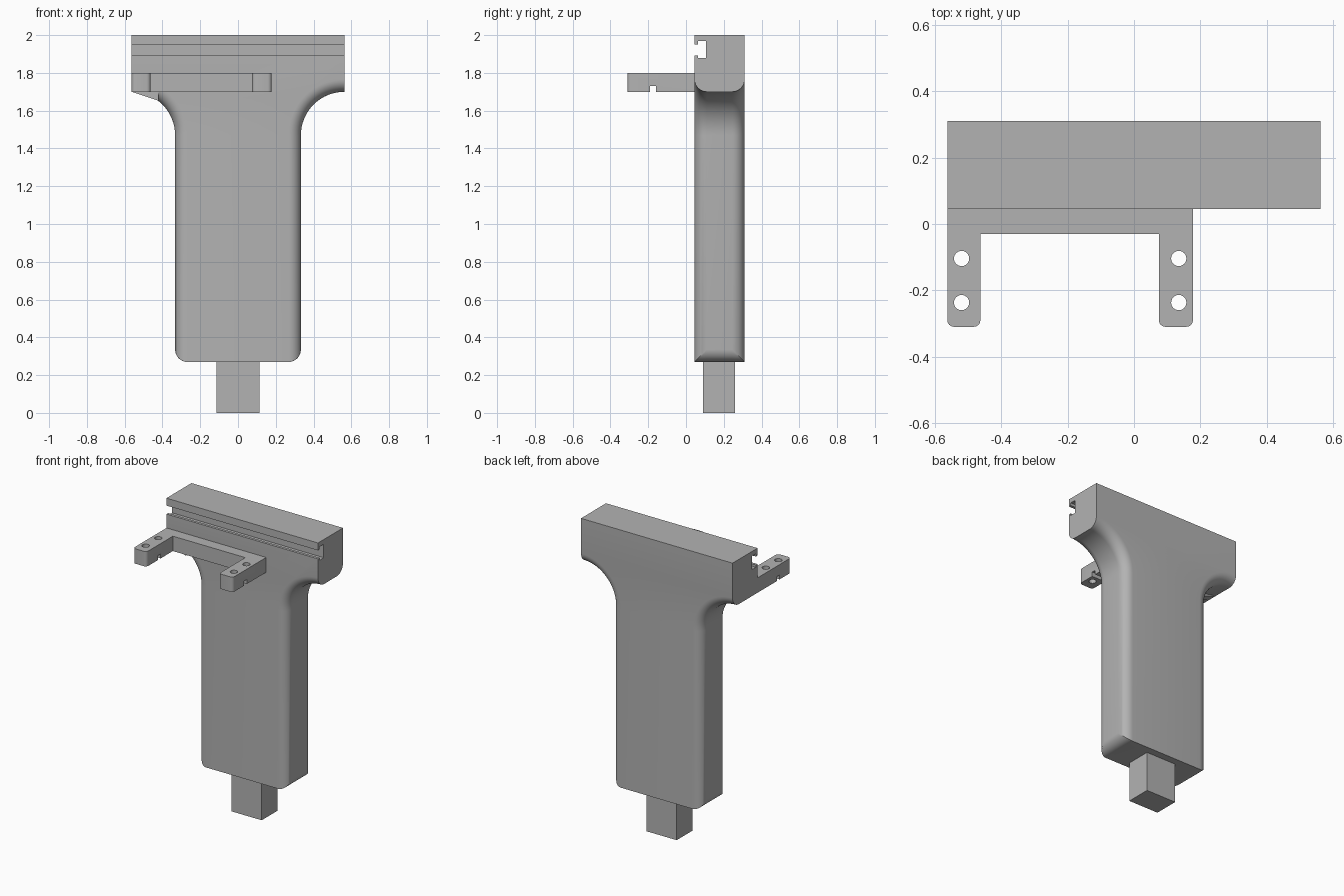
import bpy, bmesh
from math import sin, cos, acos, pi, radians

if "Cube" in bpy.data.objects:
    bpy.data.objects.remove(bpy.data.objects["Cube"], do_unlink=True)

grey = bpy.data.materials.new("plain grey")
grey.use_nodes = True
colour = (0.45, 0.45, 0.45, 1)
grey.diffuse_color = colour
grey.node_tree.nodes["Principled BSDF"].inputs["Base Color"].default_value = colour


def loft(name, rings):
    """Skin a list of equal closed rings and cap both ends."""
    bm = bmesh.new()
    loops = [[bm.verts.new(p) for p in ring] for ring in rings]
    for a, b in zip(loops, loops[1:]):
        for i in range(len(a)):
            j = (i + 1) % len(a)
            bm.faces.new((a[i], a[j], b[j], b[i]))
    bm.faces.new(loops[0])
    bm.faces.new(loops[-1])
    bmesh.ops.recalc_face_normals(bm, faces=bm.faces)
    mesh = bpy.data.meshes.new(name)
    bm.to_mesh(mesh)
    bm.free()
    mesh.materials.append(grey)
    obj = bpy.data.objects.new(name, mesh)
    bpy.context.collection.objects.link(obj)
    return obj


def box(name, x0, x1, y0, y1, z0, z1):
    ring = [(x0, y0), (x1, y0), (x1, y1), (x0, y1)]
    return loft(name, [[(x, y, z) for x, y in ring] for z in (z0, z1)])


def activate(obj):
    bpy.ops.object.select_all(action='DESELECT')
    obj.select_set(True)
    bpy.context.view_layer.objects.active = obj


def cut(obj, cutter):
    mod = obj.modifiers.new("cut", 'BOOLEAN')
    mod.operation, mod.solver, mod.object = 'DIFFERENCE', 'EXACT', cutter
    activate(obj)
    bpy.ops.object.modifier_apply(modifier=mod.name)
    bpy.data.objects.remove(cutter, do_unlink=True)


def smooth(obj):
    activate(obj)
    bpy.ops.object.shade_smooth_by_angle(angle=radians(30))


# Body: T-shaped handle whose side edges are rounded front and back
HEAD, SHAFT, ROUND, SWEEP = 0.563, 0.333, 0.065, 0.23
FRONT, BACK, BASE, LEDGE = 0.045, 0.31, 0.27, 1.70
STEPS = 8


def body_ring(y, inset):
    half = []
    start = acos(1 - inset / ROUND) if inset < ROUND else pi / 2 - 0.01
    for i in range(STEPS + 1):                       # bottom corner
        a = pi / 2 + (start - pi / 2) * i / STEPS
        half.append((SHAFT - ROUND + ROUND * cos(a), BASE + ROUND - ROUND * sin(a)))
    for i in range(2 * STEPS + 1):                   # sweep out to the head
        a = pi / 2 * i / (2 * STEPS)
        r = SWEEP + inset
        half.append((HEAD - r * cos(a), LEDGE - SWEEP + r * sin(a)))
    half.append((HEAD, 2.0))
    outline = half + [(-x, z) for x, z in reversed(half)]
    return [(x, y, z) for x, z in outline]


angles = [pi / 2 * i / STEPS for i in range(STEPS + 1)]
edge = [(ROUND * (1 - sin(a)), ROUND * (1 - cos(a))) for a in angles]
rings = [body_ring(FRONT + d, f) for d, f in reversed(edge)]
rings += [body_ring(BACK - d, f) for d, f in edge]
body = loft("handle_body", rings)

# T-shaped slot along the front of the head
slot = [(0, 1.893), (0.063, 1.893), (0.063, 1.878), (0.106, 1.878),
        (0.106, 1.968), (0.063, 1.968), (0.063, 1.95), (0, 1.95)]
cut(body, loft("slot_cutter", [[(x, y, z) for y, z in slot] for x in (-1, 1)]))
smooth(body)

# Peg under the handle
box("bottom_peg", -0.113, 0.113, 0.09, 0.26, 0, BASE + 0.02)

# U-shaped bracket with rounded arm ends
LEFT, RIGHT, TIP, TOP = -HEAD, 0.178, -0.31, 1.80


def arm_end(x0, x1, r=0.02):
    pts = []
    for cx, a0 in ((x0 + r, pi), (x1 - r, 1.5 * pi)):
        for i in range(5):
            a = a0 + pi / 2 * i / 4
            pts.append((cx + r * cos(a), TIP + r + r * sin(a)))
    return pts


inner_left, inner_right, bar = -0.463, 0.075, -0.03
outline = [(LEFT, 0.11)] + arm_end(LEFT, inner_left)
outline += [(inner_left, bar), (inner_right, bar)]
outline += arm_end(inner_right, RIGHT) + [(RIGHT, 0.11)]
bracket = loft("front_bracket", [[(x, y, z) for x, y in outline] for z in (LEDGE, TOP)])

# Screw holes and the groove under both arms
for x in (-0.52, 0.135):
    for y in (-0.104, -0.237):
        hole = [(x + 0.023 * cos(2 * pi * i / 24), y + 0.023 * sin(2 * pi * i / 24))
                for i in range(24)]
        cut(bracket, loft("hole_cutter", [[(u, v, z) for u, v in hole] for z in (1.6, 1.9)]))
cut(bracket, box("groove_cutter", -1, 1, -0.19, -0.16, 1.6, 1.73))
smooth(bracket)

# Small web under the bracket where it meets the sweep
web = [(LEFT, LEDGE), (-0.42, 1.652), (-0.42, 1.72), (LEFT, 1.72)]
loft("bracket_web", [[(x, y, z) for x, z in web] for y in (FRONT, 0.11)])
